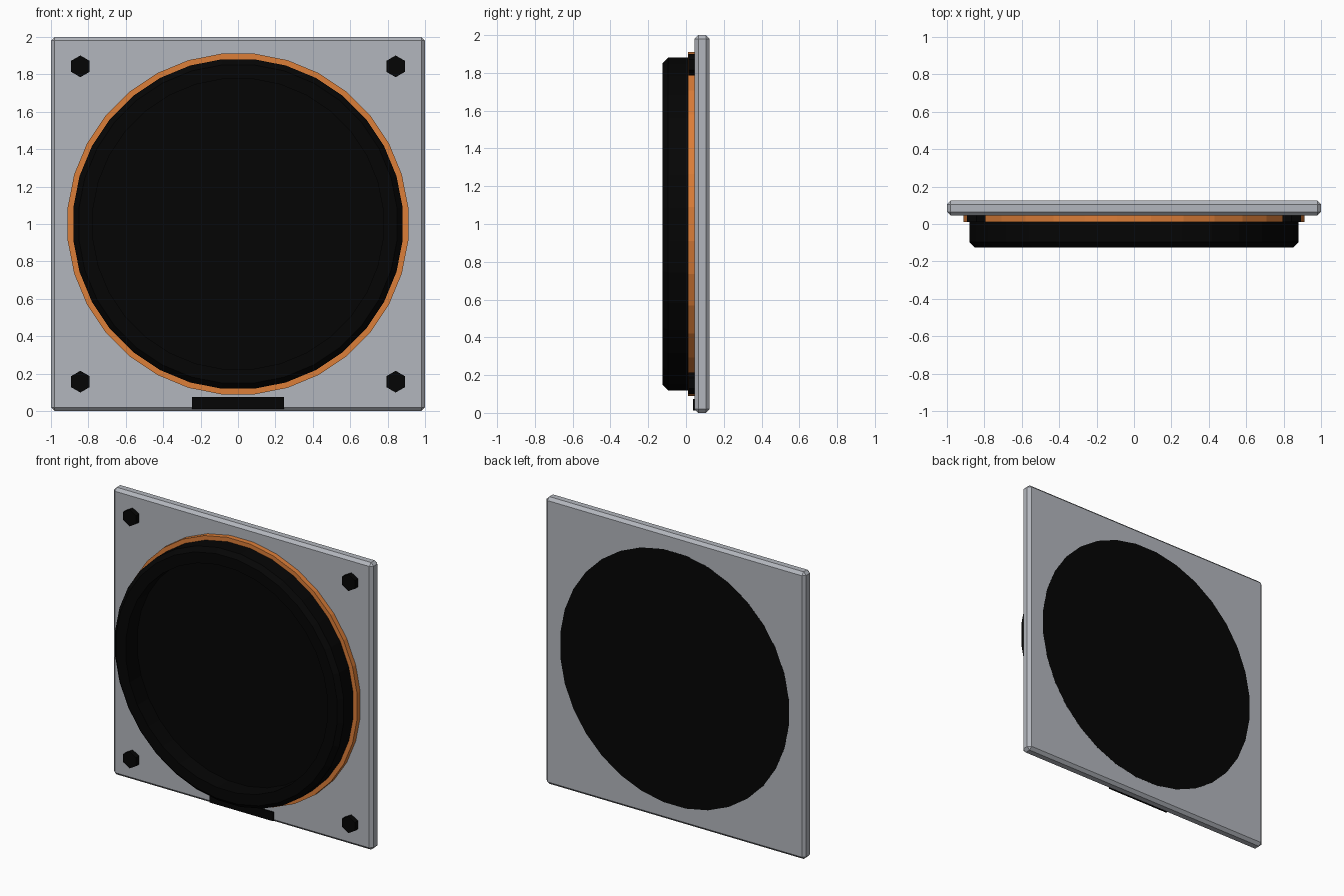
import bpy, math
from mathutils import Matrix

cube = bpy.data.objects.get("Cube")
if cube:
    bpy.data.objects.remove(cube, do_unlink=True)


def material(name, rgb):
    m = bpy.data.materials.new(name)
    m.use_nodes = True
    m.diffuse_color = (*rgb, 1)
    m.node_tree.nodes["Principled BSDF"].inputs["Base Color"].default_value = (*rgb, 1)
    return m


grey = material("cool grey", (0.45, 0.47, 0.51))
orange = material("orange", (0.72, 0.21, 0.04))
black = material("black", (0.0015, 0.0015, 0.0015))


def finish(name, verts, faces, mat):
    mesh = bpy.data.meshes.new(name)
    mesh.from_pydata(verts, [], faces)
    mesh.materials.append(mat)
    ob = bpy.data.objects.new(name, mesh)
    bpy.context.collection.objects.link(ob)
    return ob


def lathe(name, profile, sides, mat, x=0, z=1, turn=0.5):
    """Spin a (radius, y) profile, front to back, about the y axis and cap both ends."""
    verts, faces = [], []
    for r, y in profile:
        for i in range(sides):
            a = 2 * math.pi * (i + turn) / sides
            verts.append((x + r * math.cos(a), y, z + r * math.sin(a)))
    for k in range(len(profile) - 1):
        for i in range(sides):
            j = (i + 1) % sides
            faces.append((k * sides + i, k * sides + j,
                          (k + 1) * sides + j, (k + 1) * sides + i))
    last = (len(profile) - 1) * sides
    faces.append(tuple(reversed(range(sides))))
    faces.append(tuple(range(last, last + sides)))
    ob = finish(name, verts, faces, mat)
    ob.data.flip_normals()
    return ob


def box(name, size, centre, mat, bevel=0):
    bpy.ops.mesh.primitive_cube_add(size=1)
    ob = bpy.context.object
    ob.name = name
    ob.data.transform(Matrix.Translation(centre) @ Matrix.Diagonal((*size, 1)))
    ob.data.materials.append(mat)
    if bevel:
        mod = ob.modifiers.new("chamfer", "BEVEL")
        mod.width = bevel
        mod.segments = 1
    return ob


# Square mounting plate with chamfered edges
box("mounting_plate", (2, 0.08, 2), (0, 0.085, 1), grey, 0.02)

# Orange trim ring behind the round panel
lathe("trim_ring", [(0.915, 0.01), (0.915, 0.06)], 32, orange)

# Round panel: deeply recessed front, chamfered rim, passes through the plate
lathe("round_panel", [(0.78, 0.0), (0.78, -0.125), (0.855, -0.125),
                      (0.885, -0.095), (0.885, 0.1255)], 32, black)

# Hexagonal bolts in the corners
for side, x in (("right", -0.843), ("left", 0.843)):
    for level, z in (("lower", 0.157), ("upper", 1.843)):
        lathe(f"bolt_{level}_{side}", [(0.058, 0.012), (0.058, 0.06)], 6, black, x, z)

# Thin blank label plate under the panel
box("label_plate", (0.49, 0.02, 0.062), (0, 0.046, 0.043), black)
